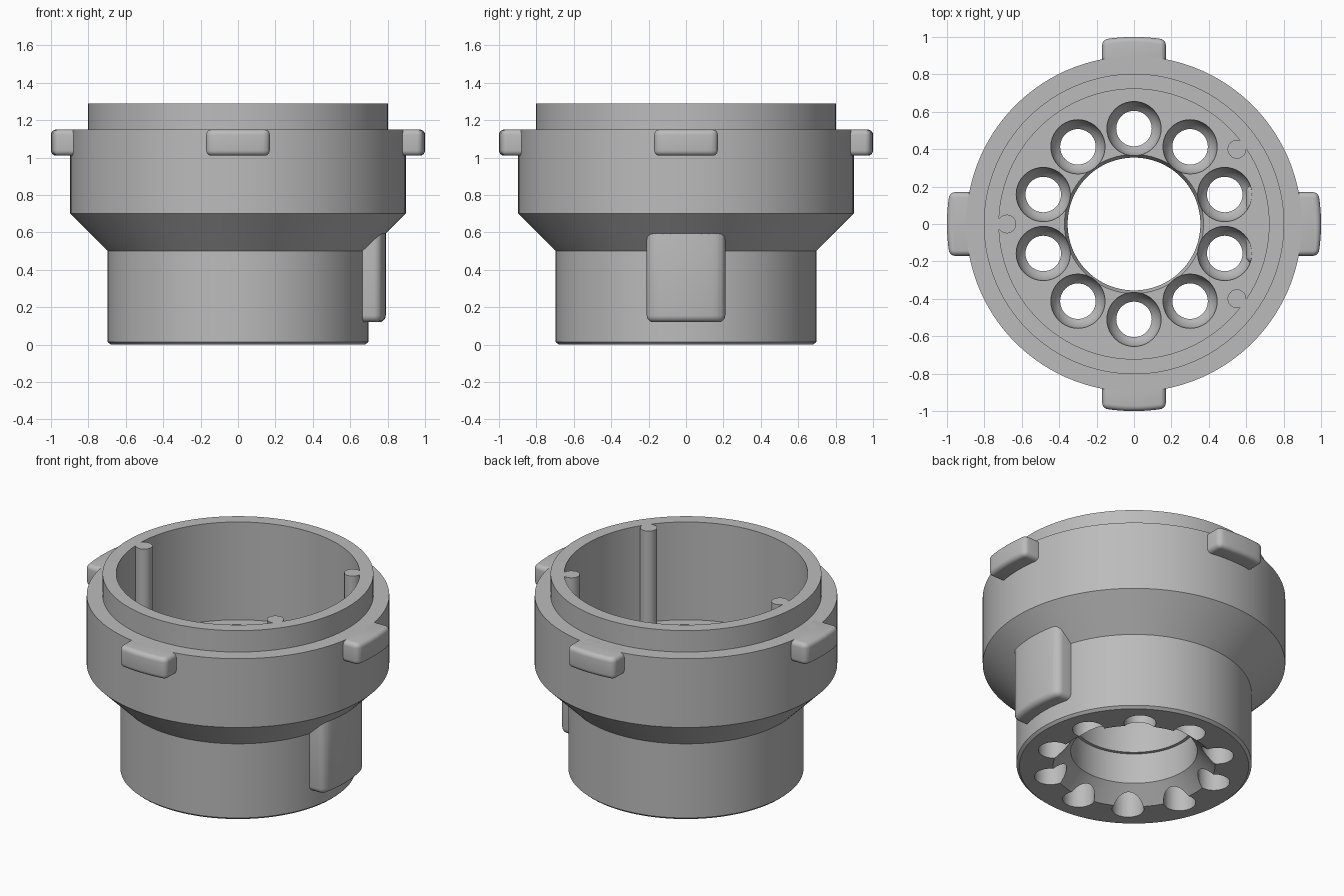
import bpy, bmesh
from math import sin, cos, pi, radians, sqrt
from mathutils import Matrix

cube = bpy.data.objects.get("Cube")
if cube:
    bpy.data.objects.remove(cube)

grey = bpy.data.materials.new("plain_grey")
grey.use_nodes = True
colour = (0.5, 0.5, 0.5, 1)
grey.diffuse_color = colour
grey.node_tree.nodes["Principled BSDF"].inputs["Base Color"].default_value = colour


def make_object(name, bm):
    bmesh.ops.remove_doubles(bm, verts=bm.verts, dist=1e-5)
    bmesh.ops.recalc_face_normals(bm, faces=bm.faces)
    mesh = bpy.data.meshes.new(name)
    bm.to_mesh(mesh)
    bm.free()
    mesh.materials.append(grey)
    obj = bpy.data.objects.new(name, mesh)
    bpy.context.collection.objects.link(obj)
    return obj


def lathe(bm, profile, steps, x=0, y=0, closed=False):
    """Spin an (r, z) profile round a vertical axis at x, y."""
    verts = [bm.verts.new((x + r, y, z)) for r, z in profile]
    ends = verts[1:] + (verts[:1] if closed else [])
    edges = [bm.edges.new(pair) for pair in zip(verts, ends)]
    bmesh.ops.spin(bm, geom=verts + edges, cent=(x, y, 0), axis=(0, 0, 1),
                   angle=2 * pi, steps=steps, use_merge=True)


def activate(obj):
    bpy.ops.object.select_all(action="DESELECT")
    obj.select_set(True)
    bpy.context.view_layer.objects.active = obj


def smooth(obj, angle=30):
    activate(obj)
    bpy.ops.object.shade_smooth_by_angle(angle=radians(angle))


def curved_block(name, inner, outer, half, low, high, bevel, turn):
    """Rounded block whose outer face follows a circle of radius outer."""
    bm = bmesh.new()
    count = 12
    ys = [half * (2 * i / count - 1) for i in range(count + 1)]
    outline = [(inner, -half)] + [(sqrt(outer**2 - y**2), y) for y in ys]
    outline.append((inner, half))
    base = bm.faces.new([bm.verts.new((x, y, low)) for x, y in outline])
    top = bmesh.ops.extrude_face_region(bm, geom=[base])["geom"]
    moved = [v for v in top if isinstance(v, bmesh.types.BMVert)]
    bmesh.ops.translate(bm, verts=moved, vec=(0, 0, high - low))
    bm.transform(Matrix.Rotation(turn, 4, "Z"))
    obj = make_object(name, bm)
    mod = obj.modifiers.new("round_edges", "BEVEL")
    mod.width, mod.segments = bevel, 5
    mod.limit_method, mod.angle_limit = "ANGLE", radians(40)
    activate(obj)
    bpy.ops.object.modifier_apply(modifier=mod.name)
    smooth(obj, 35)


floor, rim = 0.65, 1.29

# Stepped body with cup, floor and central bore
bm = bmesh.new()
lathe(bm, [(0.48, 0), (0.68, 0), (0.697, 0.015), (0.697, 0.5), (0.897, 0.7),
           (0.897, 1.15), (0.803, 1.15), (0.803, rim), (0.722, rim),
           (0.722, floor), (0.372, floor), (0.355, 0.62), (0.355, 0.3),
           (0.375, 0.3), (0.375, 0.1)], 120, closed=True)
body = make_object("body", bm)

# Ring of ten cupped through holes
bm = bmesh.new()
cup, bore = 0.145, 0.095
depth = sqrt(cup**2 - bore**2)
arc = [(sqrt(cup**2 - d**2), floor - d)
       for d in (depth * (1 - i / 7) for i in range(8))]
profile = [(0, -0.1), (bore, -0.1)] + arc + [(cup, 0.7), (0, 0.7)]
for i in range(10):
    a = pi / 2 + i * pi / 5
    lathe(bm, profile, 40, 0.51 * cos(a), 0.51 * sin(a))
cutter = make_object("hole_cutter", bm)
cutter.hide_render = True
mod = body.modifiers.new("holes", "BOOLEAN")
mod.operation, mod.solver, mod.object = "DIFFERENCE", "EXACT", cutter
activate(body)
bpy.ops.object.modifier_apply(modifier=mod.name)
bpy.data.objects.remove(cutter)
smooth(body)

# Four lugs round the shoulder
for i, side in enumerate(("left", "back", "right", "front")):
    curved_block(side + "_lug", 0.8, 1.0, 0.17, 1.01, 1.15, 0.03, i * pi / 2)

# Side pad under the flare
curved_block("side_pad", 0.6, 0.79, 0.21, 0.12, 0.645, 0.05, 0)

# Three inner guide pins
for name, degrees in (("right_pin", 180), ("back_pin", 36), ("front_pin", -36)):
    a = radians(degrees)
    bm = bmesh.new()
    lathe(bm, [(0, floor - 0.02), (0.05, floor - 0.02), (0.05, rim), (0, rim)],
          32, 0.68 * cos(a), 0.68 * sin(a))
    smooth(make_object(name, bm))
